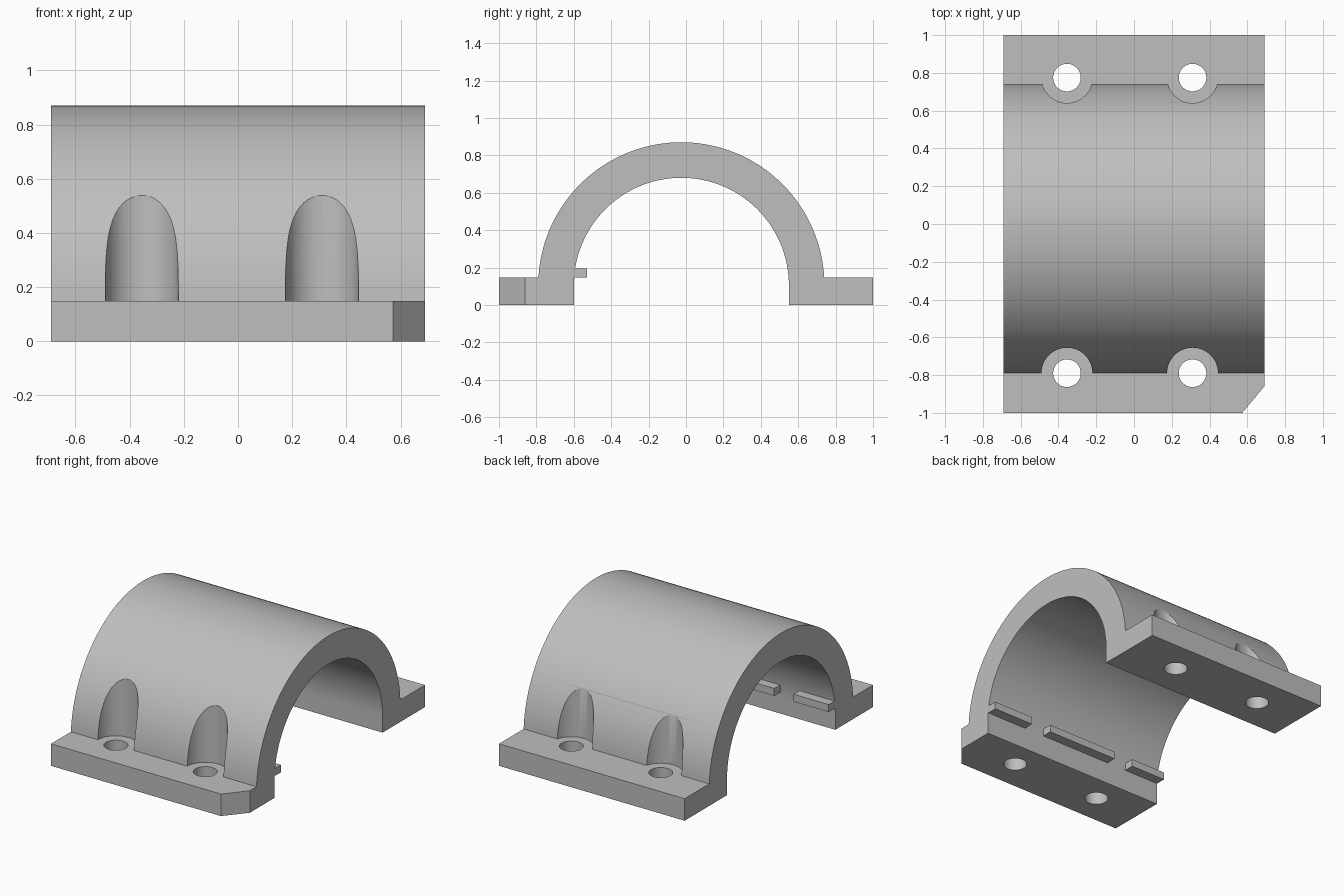
import bpy, bmesh
from math import sin, cos, asin, pi, radians
from mathutils import Vector

cube = bpy.data.objects.get("Cube")
if cube:
    bpy.data.objects.remove(cube, do_unlink=True)

HALF_X = 0.69                      # half length of the clamp
MID_Y, MID_Z = -0.025, 0.105       # axis of the arch
OUTER, INNER = 0.765, 0.575
FLANGE = 0.148                     # flange height
HOLE_X = (-0.355, 0.31)
HOLE_Y = (-0.79, 0.775)

grey = bpy.data.materials.new("plain grey")
grey.use_nodes = True
colour = (0.52, 0.52, 0.52, 1)
grey.diffuse_color = colour
grey.node_tree.nodes["Principled BSDF"].inputs["Base Color"].default_value = colour


def prism(name, outline, direction):
    """Extrude a flat outline along a direction into a solid object."""
    bm = bmesh.new()
    face = bm.faces.new([bm.verts.new(p) for p in outline])
    ext = bmesh.ops.extrude_face_region(bm, geom=[face])
    verts = [g for g in ext["geom"] if isinstance(g, bmesh.types.BMVert)]
    bmesh.ops.translate(bm, verts=verts, vec=Vector(direction))
    bmesh.ops.recalc_face_normals(bm, faces=bm.faces)
    mesh = bpy.data.meshes.new(name)
    bm.to_mesh(mesh)
    bm.free()
    mesh.materials.append(grey)
    obj = bpy.data.objects.new(name, mesh)
    bpy.context.collection.objects.link(obj)
    return obj


def arc(radius, start, end, steps=72):
    angles = [start + (end - start) * i / steps for i in range(steps + 1)]
    return [(MID_Y + radius * cos(a), MID_Z + radius * sin(a)) for a in angles]


def cylinder(name, x, y, radius, low, high):
    ring = [(x + radius * cos(2 * pi * i / 48), y + radius * sin(2 * pi * i / 48), low)
            for i in range(48)]
    return prism(name, ring, (0, 0, high - low))


def cut(target, cutter):
    mod = target.modifiers.new(cutter.name, "BOOLEAN")
    mod.operation, mod.solver, mod.object = "DIFFERENCE", "EXACT", cutter
    bpy.context.view_layer.objects.active = target
    bpy.ops.object.modifier_apply(modifier=mod.name)
    bpy.data.objects.remove(cutter, do_unlink=True)


# Arch with a flange on each side, extruded along x
low = asin((FLANGE - MID_Z) / OUTER)
profile = [(1, 0), (1, FLANGE)] + arc(OUTER, low, pi - low)
profile += [(-1, FLANGE), (-1, 0), (MID_Y - INNER, 0)] + arc(INNER, pi, 0)
profile.append((MID_Y + INNER, 0))
clamp = prism("clamp_arch", [(-HALF_X, y, z) for y, z in profile], (2 * HALF_X, 0, 0))

# Bolt holes and the rounded clearance pockets above them
for x in HOLE_X:
    for y in HOLE_Y:
        cut(clamp, cylinder("pocket_cutter", x, y, 0.135, FLANGE, 1))
        cut(clamp, cylinder("hole_cutter", x, y, 0.073, -0.1, 0.3))

# Bevelled front corner
corner = [(0.573, -1, -0.1), (HALF_X, -0.86, -0.1), (0.8, -0.86, -0.1),
          (0.8, -1.1, -0.1), (0.573, -1.1, -0.1)]
cut(clamp, prism("corner_cutter", corner, (0, 0, 0.5)))

# Smooth curved walls, sharp edges elsewhere
bpy.ops.object.select_all(action="DESELECT")
clamp.select_set(True)
bpy.context.view_layer.objects.active = clamp
bpy.ops.object.shade_smooth_by_angle(angle=radians(30))

# Three locating tabs on the inside of the front wall
for place, x0, x1 in (("right", -HALF_X, -0.43), ("middle", -0.285, 0.24), ("left", 0.39, HALF_X)):
    section = [(x0, -0.598, 0.146), (x0, -0.53, 0.146), (x0, -0.53, 0.196), (x0, -0.598, 0.196)]
    prism(place + "_locating_tab", section, (x1 - x0, 0, 0))
